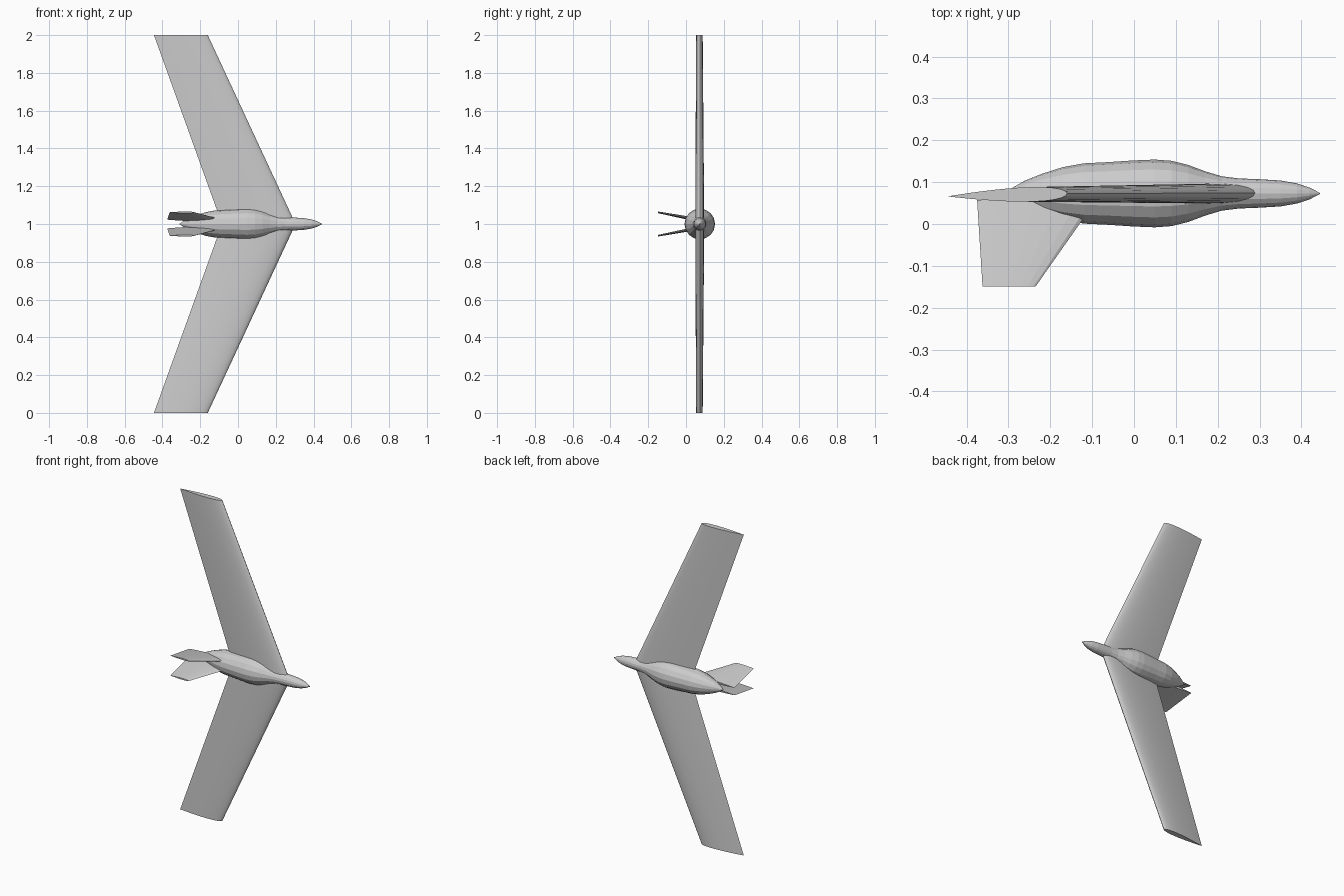
import bpy, math
from mathutils import Vector

if "Cube" in bpy.data.objects:
    bpy.data.objects.remove(bpy.data.objects["Cube"])


def loft(name, rings):
    """Skin a list of equal-length closed rings and cap both ends."""
    n = len(rings[0])
    verts = [p for r in rings for p in r]
    faces = []
    for i in range(len(rings) - 1):
        for j in range(n):
            k = (j + 1) % n
            faces.append((i * n + j, i * n + k, (i + 1) * n + k, (i + 1) * n + j))
    faces.append(tuple(reversed(range(n))))
    faces.append(tuple(range((len(rings) - 1) * n, len(rings) * n)))
    mesh = bpy.data.meshes.new(name)
    mesh.from_pydata(verts, [], faces)
    mesh.validate()
    obj = bpy.data.objects.new(name, mesh)
    bpy.context.collection.objects.link(obj)
    bpy.context.view_layer.objects.active = obj
    obj.select_set(True)
    bpy.ops.object.mode_set(mode='EDIT')
    bpy.ops.mesh.select_all(action='SELECT')
    bpy.ops.mesh.normals_make_consistent(inside=False)
    bpy.ops.object.mode_set(mode='OBJECT')
    obj.select_set(False)
    return obj


def airfoil(lead, trail, up, thick, steps=14):
    """Symmetric wing section from trailing edge over the top and back."""
    lead, trail, up = Vector(lead), Vector(trail), Vector(up)
    chord = (trail - lead).length

    def half(t):
        return 5 * thick * chord * (0.2969 * math.sqrt(t) - 0.126 * t
                                    - 0.3516 * t**2 + 0.2843 * t**3 - 0.1036 * t**4)

    ts = [(1 - math.cos(math.pi * i / steps)) / 2 for i in range(steps + 1)]
    top = [lead.lerp(trail, t) + up * half(t) for t in reversed(ts)]
    low = [lead.lerp(trail, t) - up * half(t) for t in ts[1:-1]]
    return top + low


# Fuselage: round body turned about the x axis
SIDES = 16
CY, CZ = 0.073, 1.0
profile = [(0.445, 0.001), (0.42, 0.014), (0.39, 0.024), (0.35, 0.031), (0.30, 0.034),
           (0.25, 0.036), (0.21, 0.041), (0.17, 0.053), (0.13, 0.068), (0.09, 0.078),
           (0.05, 0.081), (0.0, 0.079), (-0.06, 0.075), (-0.12, 0.072), (-0.17, 0.063),
           (-0.22, 0.047), (-0.26, 0.031), (-0.29, 0.014), (-0.31, 0.001)]
loft("fuselage", [[(x, CY + r * math.cos(2 * math.pi * k / SIDES),
                    CZ + r * math.sin(2 * math.pi * k / SIDES)) for k in range(SIDES)]
                  for x, r in profile])

# Swept wings, one per side
for side, label in ((1, "upper"), (-1, "lower")):
    wing = loft(f"{label}_wing", [
        airfoil((0.305, 0.074, 1), (-0.085, 0.070, 1), (0, 1, 0), 0.122),
        airfoil((-0.16, 0.073, 1 + side), (-0.445, 0.066, 1 + side), (0, 1, 0), 0.122)])
    wing.data.shade_smooth()
    wing.data.set_sharp_from_angle(angle=math.radians(35))

# Splayed tail fins
for side, label in ((1, "upper"), (-1, "lower")):
    loft(f"{label}_tail_fin", [
        airfoil((-0.09, 0.057, 1 + side * 0.023), (-0.375, 0.057, 1 + side * 0.023),
                (0, 0.19, 1), 0.07, 8),
        airfoil((-0.235, -0.149, 1 + side * 0.062), (-0.362, -0.149, 1 + side * 0.062),
                (0, 0, 1), 0.07, 8)])
